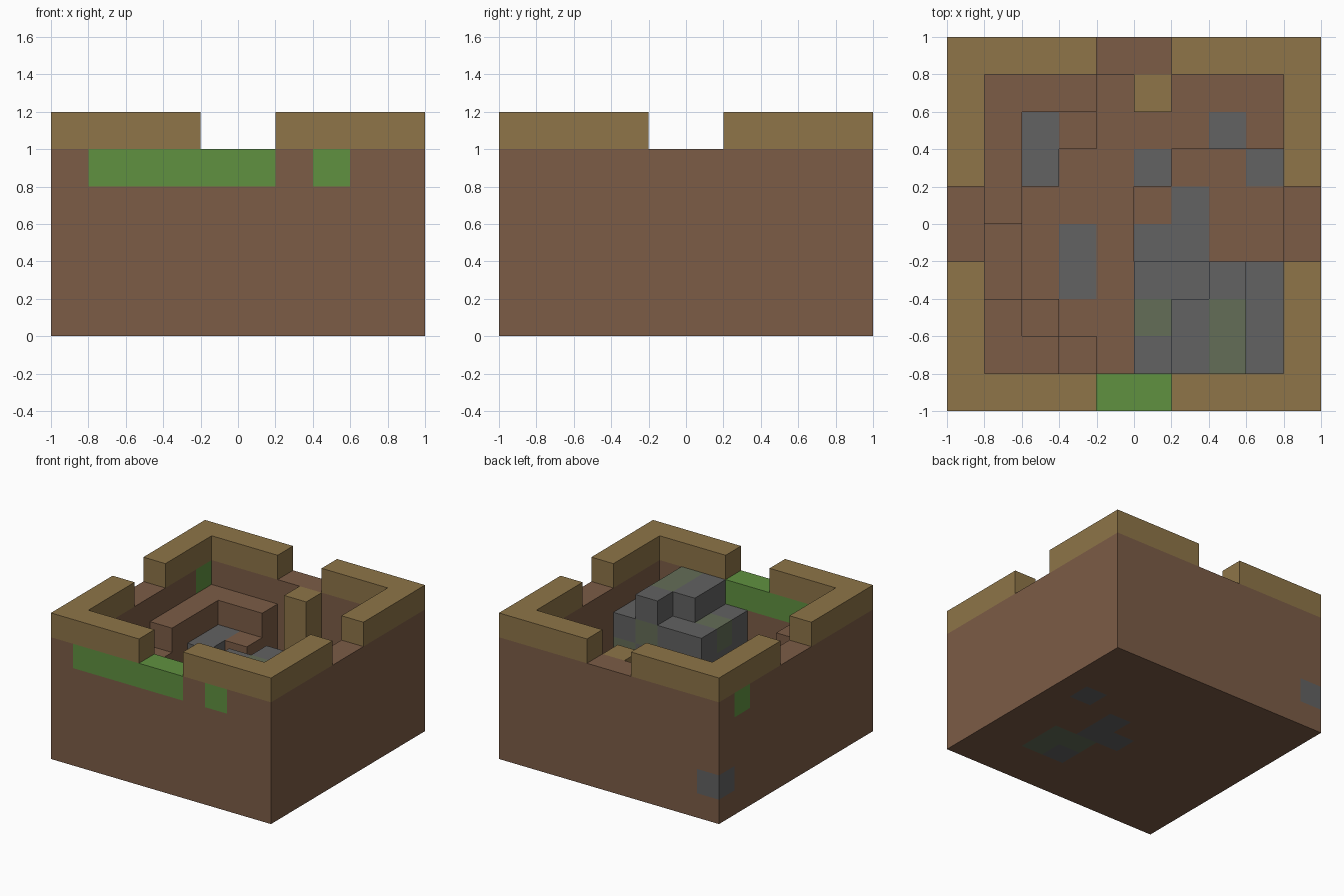
import bpy
import bmesh
from mathutils import Vector

if "Cube" in bpy.data.objects:
    bpy.data.objects.remove(bpy.data.objects["Cube"], do_unlink=True)

CELL = 0.2
HALF = 5  # cells from the middle to the outside


def linear(c):
    c /= 255
    return c / 12.92 if c <= 0.04045 else ((c + 0.055) / 1.055) ** 2.4


def material(name, *rgb):
    m = bpy.data.materials.new(name)
    col = [linear(c) for c in rgb] + [1.0]
    m.use_nodes = True
    m.diffuse_color = col
    m.node_tree.nodes["Principled BSDF"].inputs["Base Color"].default_value = col
    return m


MATS = {
    "earth": material("brown earth", 124, 92, 70),
    "sand": material("tan sand", 142, 117, 72),
    "grass": material("green grass", 96, 145, 64),
    "stone": material("grey stone", 98, 98, 98),
    "moss": material("mossy stone", 100, 109, 87),
}


def box(x0, x1, y0, y1, z0, z1):
    """Set of grid cells filled by a box."""
    return {(x, y, z) for x in range(x0, x1) for y in range(y0, y1) for z in range(z0, z1)}


parts = {}
paint = {}


def part(name, colour, *boxes):
    parts[name] = (colour, set().union(*boxes))


def patch(colour, *boxes):
    for b in boxes:
        for cell in b:
            paint[cell] = colour


# Outer walls with the bottom slab, and the raised floor with a sunken pit
block = box(0, 10, 0, 10, 0, 5)
part("outer_walls", "earth", block - box(1, 9, 1, 9, 1, 5))
pit = box(6, 9, 4, 7, 1, 2) | box(5, 6, 4, 6, 1, 2)
part("raised_floor", "earth", box(1, 9, 1, 9, 1, 2) - pit)

# Parapet, open in the middle of each side
ring = box(0, 10, 0, 10, 5, 6) - box(1, 9, 1, 9, 5, 6)
part("parapet", "sand", ring - box(4, 6, 0, 10, 5, 6) - box(0, 10, 4, 6, 5, 6))

# Earth terraces along the right wall
part("back_upper_terrace", "earth", box(1, 2, 5, 9, 2, 4), box(1, 4, 8, 9, 2, 4))
part("back_lower_terrace", "earth", box(2, 3, 6, 8, 2, 3), box(2, 4, 7, 8, 2, 3))
part("side_step", "earth", box(1, 2, 3, 5, 2, 3))
part("front_upper_terrace", "earth", box(1, 2, 1, 3, 2, 4), box(1, 3, 1, 2, 2, 4))
part("front_inner_step", "earth", box(2, 3, 2, 3, 2, 3))
part("front_end_step", "earth", box(3, 4, 1, 2, 2, 3))

# Pillar by the back opening
part("pillar", "sand", box(5, 6, 8, 9, 2, 5))

# Stone mound in the front corner
part("stone_mound", "stone",
     box(5, 9, 1, 4, 1, 4), box(6, 8, 1, 3, 4, 5), box(7, 8, 3, 4, 4, 5))
parts["raised_floor"][1].difference_update(parts["stone_mound"][1])

# Grass in the walls
patch("grass", box(1, 6, 0, 1, 4, 5), box(7, 8, 0, 1, 4, 5), box(0, 1, 8, 9, 4, 5))
# Stones in the walls, slab, floor and terrace
patch("stone", box(0, 1, 9, 10, 1, 2),
      box(8, 9, 6, 7, 0, 1), box(6, 7, 4, 6, 0, 1), box(5, 6, 4, 5, 0, 1), box(6, 7, 2, 3, 0, 1),
      box(3, 4, 3, 5, 1, 2), box(5, 6, 6, 7, 1, 2), box(7, 8, 7, 8, 1, 2),
      box(2, 3, 6, 8, 2, 3))
# Moss on the mound and under the slab
patch("moss", box(5, 6, 2, 3, 3, 4), box(7, 8, 1, 3, 4, 5), box(7, 8, 3, 4, 3, 4),
      box(8, 9, 3, 4, 2, 3), box(6, 8, 3, 4, 0, 1), box(7, 8, 2, 3, 0, 1))

filled = set().union(*(cells for _, cells in parts.values()))


def build(name, colour, cells):
    """Skin the exposed sides of the cells, coloured cell by cell."""
    used = [colour] + sorted({paint[c] for c in cells if c in paint} - {colour})
    bm = bmesh.new()
    for cell in sorted(cells):
        centre = Vector(cell) + Vector((0.5 - HALF, 0.5 - HALF, 0.5))
        for axis in range(3):
            for side in (-1, 1):
                beside = list(cell)
                beside[axis] += side
                if tuple(beside) in filled:
                    continue
                n, u, v = Vector(), Vector(), Vector()
                n[axis] = side / 2
                u[(axis + 1) % 3] = 0.5
                v[(axis + 2) % 3] = side / 2
                corners = (-u - v, u - v, u + v, v - u)
                face = bm.faces.new([bm.verts.new((centre + n + c) * CELL) for c in corners])
                face.material_index = used.index(paint.get(cell, colour))
    bmesh.ops.remove_doubles(bm, verts=bm.verts, dist=0.001)
    mesh = bpy.data.meshes.new(name)
    bm.to_mesh(mesh)
    bm.free()
    for key in used:
        mesh.materials.append(MATS[key])
    bpy.context.collection.objects.link(bpy.data.objects.new(name, mesh))


for name, (colour, cells) in parts.items():
    build(name, colour, cells)
